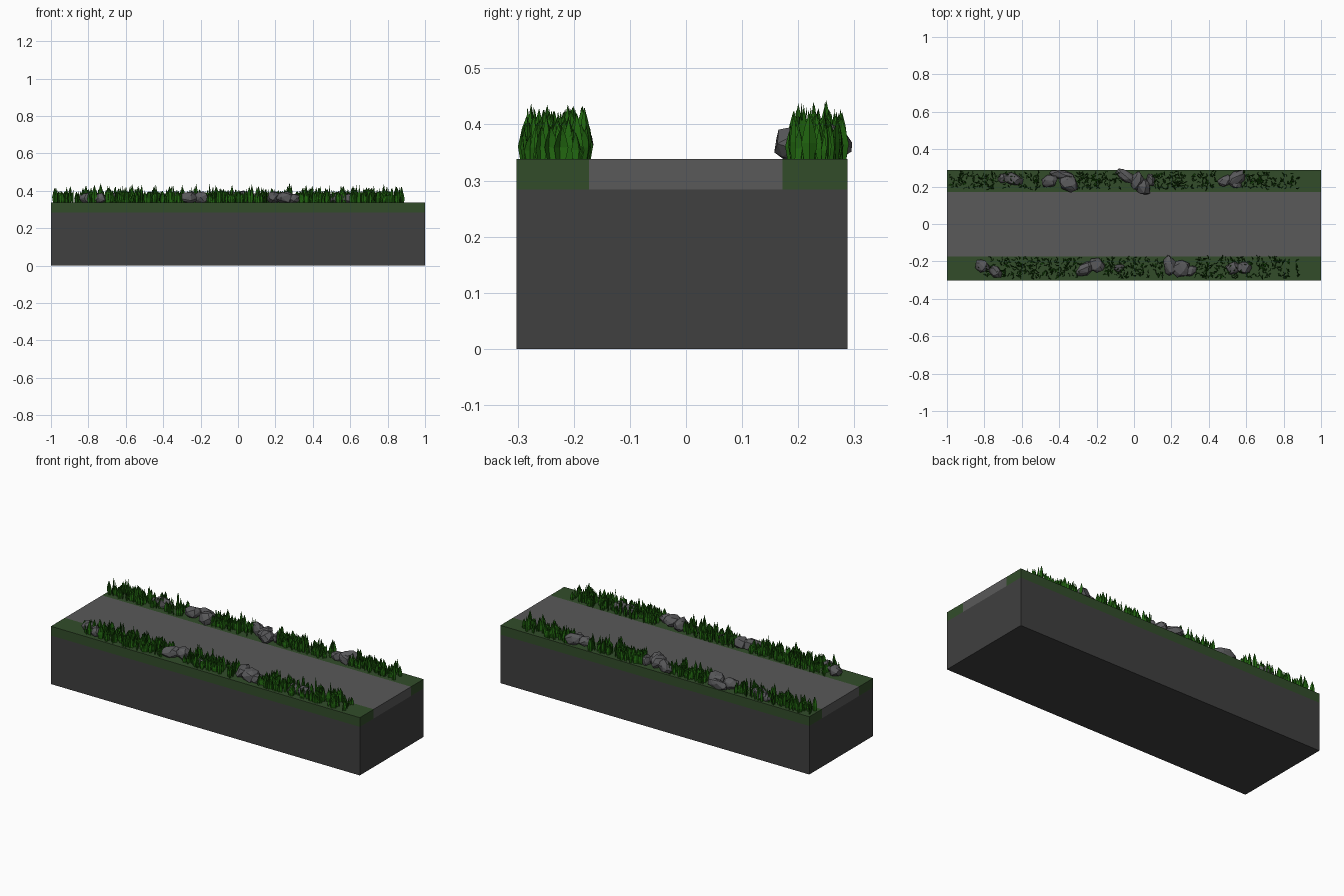
import bpy, bmesh, math, random
from mathutils import Vector, Matrix

if "Cube" in bpy.data.objects:
    bpy.data.objects.remove(bpy.data.objects["Cube"])

random.seed(7)
TOP = 0.338
Y0, Y1 = -0.302, 0.288


def material(name, rgb):
    m = bpy.data.materials.new(name)
    m.diffuse_color = (*rgb, 1)
    m.use_nodes = True
    m.node_tree.nodes["Principled BSDF"].inputs["Base Color"].default_value = m.diffuse_color
    return m


def finish(name, bm, mat):
    me = bpy.data.meshes.new(name)
    bm.to_mesh(me)
    bm.free()
    ob = bpy.data.objects.new(name, me)
    me.materials.append(mat)
    bpy.context.collection.objects.link(ob)
    return ob


def slab(name, y0, y1, z0, z1, mat):
    bm = bmesh.new()
    m = Matrix.Translation((0, (y0 + y1) / 2, (z0 + z1) / 2)) @ Matrix.Diagonal((2, y1 - y0, z1 - z0, 1))
    bmesh.ops.create_cube(bm, size=1, matrix=m)
    return finish(name, bm, mat)


stone = material("dark_stone", (0.05, 0.05, 0.05))
path = material("path_grey", (0.1, 0.1, 0.1))
turf = material("turf_green", (0.032, 0.073, 0.023))
leaf = material("leaf_green", (0.015, 0.13, 0.005))
rock = material("rock_grey", (0.1, 0.1, 0.105))

# Ground block, path and the two turf strips
slab("ground_block", Y0, Y1, 0, 0.284, stone)
slab("path", -0.173, 0.172, 0.284, TOP, path)
slab("front_turf", Y0, -0.173, 0.284, TOP, turf)
slab("back_turf", 0.172, Y1, 0.284, TOP, turf)


def add_rock(bm, x, y, length, width, height, angle):
    # chiselled boulder: hull of jittered directions, flattened at the ground
    verts = []
    c, s = math.cos(math.radians(angle)), math.sin(math.radians(angle))
    n = 22
    for i in range(n):
        u = 1 - 2 * (i + 0.5) / n
        a = i * 2.4 + random.uniform(-0.35, 0.35)
        r = (1 - u * u) ** 0.4
        k = random.uniform(0.88, 1.08)
        px, py = r * math.cos(a) * k * length / 2, r * math.sin(a) * k * width / 2
        pz = max(0, height * 0.45 + u * k * height * 0.58)
        verts.append(bm.verts.new((x + px * c - py * s, y + px * s + py * c, TOP - 0.002 + pz)))
    res = bmesh.ops.convex_hull(bm, input=verts)
    junk = {g for g in res["geom_interior"] + res["geom_unused"] if isinstance(g, bmesh.types.BMVert)}
    bmesh.ops.delete(bm, geom=list(junk), context='VERTS')


# Rocks: x, y, length, width, height, turn
back_rocks = [(-0.65, 0.24, 0.12, 0.07, 0.058, -15), (-0.70, 0.245, 0.06, 0.05, 0.04, 40),
              (-0.45, 0.23, 0.10, 0.07, 0.058, 20), (-0.39, 0.265, 0.14, 0.05, 0.05, -5),
              (-0.35, 0.215, 0.11, 0.09, 0.062, -30),
              (-0.045, 0.255, 0.13, 0.06, 0.06, -30), (0.02, 0.23, 0.07, 0.11, 0.065, -10),
              (0.05, 0.198, 0.08, 0.10, 0.062, 15), (0.09, 0.235, 0.05, 0.08, 0.05, 10),
              (0.49, 0.23, 0.09, 0.06, 0.05, 20), (0.55, 0.245, 0.11, 0.075, 0.062, 40),
              (0.54, 0.215, 0.08, 0.05, 0.05, -20)]
front_rocks = [(-0.81, -0.225, 0.09, 0.07, 0.055, -25), (-0.74, -0.255, 0.09, 0.06, 0.05, -40),
               (-0.26, -0.24, 0.12, 0.07, 0.058, 35), (-0.20, -0.22, 0.10, 0.08, 0.06, -20),
               (-0.08, -0.235, 0.06, 0.045, 0.04, 10),
               (0.19, -0.22, 0.07, 0.12, 0.063, 8), (0.25, -0.24, 0.11, 0.10, 0.062, -30),
               (0.30, -0.25, 0.08, 0.06, 0.05, 15),
               (0.53, -0.235, 0.08, 0.07, 0.05, 15), (0.59, -0.235, 0.09, 0.07, 0.05, 0)]
for name, rocks in (("back_rocks", back_rocks), ("front_rocks", front_rocks)):
    bm = bmesh.new()
    for r in rocks:
        add_rock(bm, *r)
    bmesh.ops.recalc_face_normals(bm, faces=bm.faces)
    finish(name, bm, rock)


def add_blade(bm, x, y, h, w, a):
    # pointed leaf folded along its middle
    d = Vector((math.cos(a), math.sin(a), 0))
    f = Vector((-d.y, d.x, 0))
    p = Vector((x, y, TOP))
    lean = f * random.uniform(-0.006, 0.006)
    rows = []
    for t, k in ((0, 0.7), (0.35, 1.0), (0.7, 0.6)):
        o = p + lean * t + Vector((0, 0, h * t))
        rows.append([bm.verts.new(o + d * w * k * s / 2 + f * w * k * 0.3 * (1 - abs(s))) for s in (-1, 0, 1)])
    tip = bm.verts.new(p + lean + Vector((0, 0, h)))
    for lo, hi in zip(rows, rows[1:]):
        for i in (0, 1):
            bm.faces.new((lo[i], lo[i + 1], hi[i + 1], hi[i]))
    for i in (0, 1):
        bm.faces.new((rows[-1][i], rows[-1][i + 1], tip))


def grass(name, spans, y0, y1):
    # blades scattered over each span, taller around tuft centres
    bm = bmesh.new()
    for x0, x1, n in spans:
        for _ in range(n):
            x, y = random.uniform(x0, x1), random.uniform(y0, y1)
            tall = (0.5 + 0.5 * math.cos(x * 75 + y * 20)) ** 2
            h = random.uniform(0.04, 0.065) + 0.042 * tall * random.random() ** 0.6
            add_blade(bm, x, y, h, random.uniform(0.02, 0.03), random.uniform(0, 2 * math.pi))
    finish(name, bm, leaf)


grass("front_grass", [(-0.71, -0.29, 160), (-0.84, -0.70, 14), (-0.17, 0.15, 105), (0.33, 0.49, 60),
                      (0.49, 0.66, 45), (0.66, 0.80, 50), (0.80, 0.91, 16)], -0.288, -0.178)
grass("back_grass", [(-0.98, -0.74, 70), (-0.74, -0.50, 50), (-0.31, -0.07, 80), (0.10, 0.44, 110),
                     (0.58, 0.72, 50), (0.72, 0.88, 35)], 0.189, 0.276)
